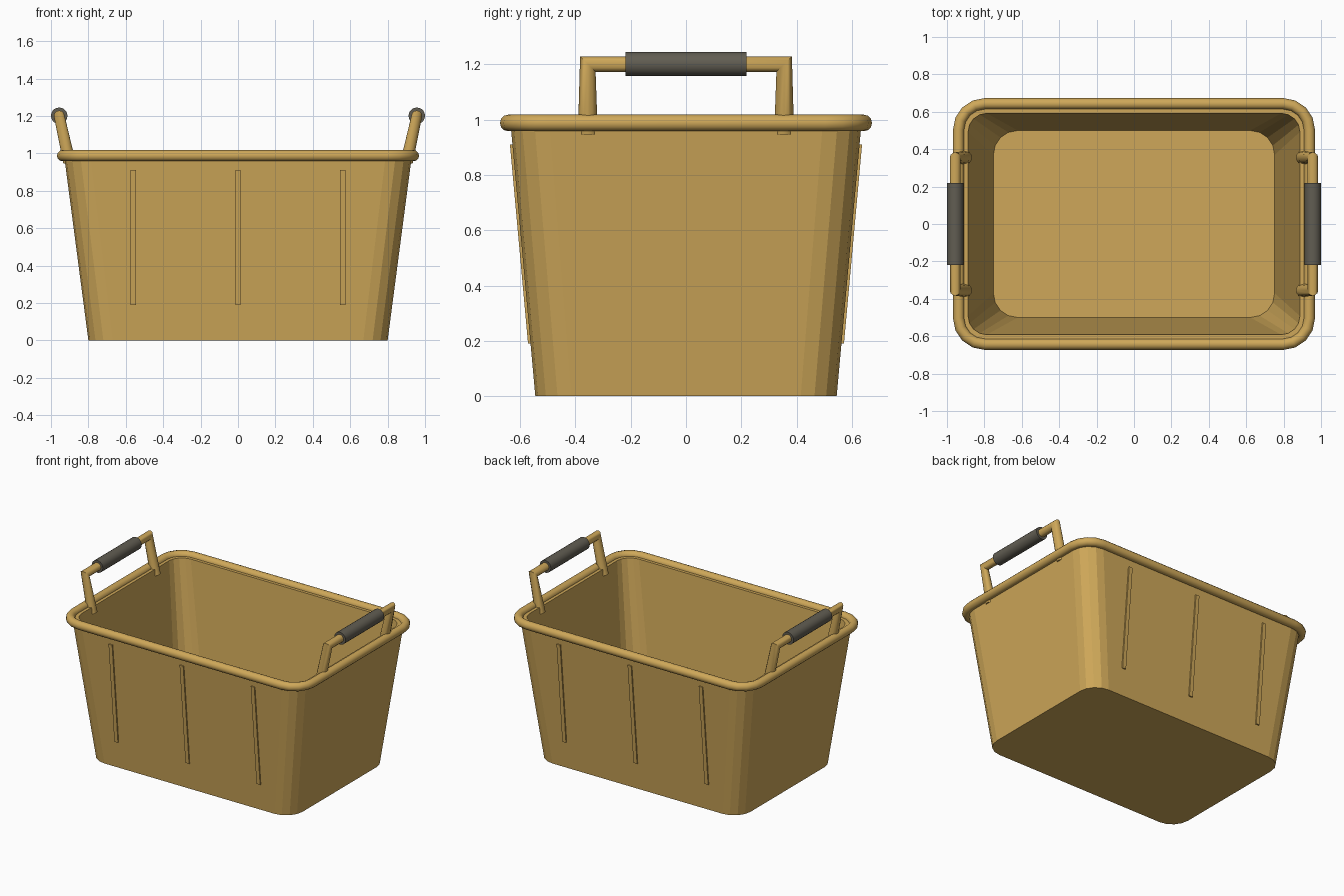
import bpy, bmesh
from math import sin, cos, pi

cube = bpy.data.objects.get("Cube")
if cube:
    bpy.data.objects.remove(cube)


def material(name, rgb):
    m = bpy.data.materials.new(name)
    m.use_nodes = True
    m.diffuse_color = (*rgb, 1)
    m.node_tree.nodes["Principled BSDF"].inputs["Base Color"].default_value = (*rgb, 1)
    return m


TAN = material("tan plastic", (0.62, 0.39, 0.10))
GREY = material("dark grip rubber", (0.12, 0.11, 0.085))


def rounded_rect(hx, hy, r, z, steps=4):
    """Horizontal rounded rectangle as a ring of points."""
    ring = []
    for q, (sx, sy) in enumerate([(1, 1), (-1, 1), (-1, -1), (1, -1)]):
        for i in range(steps + 1):
            a = (q + i / steps) * pi / 2
            ring.append((sx * (hx - r) + r * cos(a), sy * (hy - r) + r * sin(a), z))
    return ring


def loft(name, rings, mat, closed=False, smooth=None):
    """Skin a list of equal rings, capping the ends unless closed."""
    bm = bmesh.new()
    loops = [[bm.verts.new(p) for p in ring] for ring in rings]
    n = len(loops[0])
    pairs = list(zip(loops, loops[1:]))
    if closed:
        pairs.append((loops[-1], loops[0]))
    else:
        bm.faces.new(loops[0])
        bm.faces.new(loops[-1])
    for a, b in pairs:
        for i in range(n):
            j = (i + 1) % n
            bm.faces.new((a[i], a[j], b[j], b[i]))
    bmesh.ops.recalc_face_normals(bm, faces=bm.faces)
    mesh = bpy.data.meshes.new(name)
    bm.to_mesh(mesh)
    bm.free()
    mesh.materials.append(mat)
    obj = bpy.data.objects.new(name, mesh)
    bpy.context.collection.objects.link(obj)
    if smooth:
        bpy.ops.object.select_all(action="DESELECT")
        obj.select_set(True)
        bpy.context.view_layer.objects.active = obj
        bpy.ops.object.shade_smooth_by_angle(angle=smooth)
    return obj


# Tapered hollow tub
loft("tub", [
    rounded_rect(0.80, 0.545, 0.13, 0),
    rounded_rect(0.93, 0.635, 0.14, 0.99),
    rounded_rect(0.887, 0.592, 0.10, 0.99),
    rounded_rect(0.752, 0.50, 0.13, 0.04),
], TAN)

# Rolled rim
R = 0.03
rim = []
for k in range(12):
    c, s = R * cos(k * pi / 6), R * sin(k * pi / 6)
    rim.append(rounded_rect(0.938 + c, 0.643 + c, 0.14 + c, 0.988 + s))
loft("rim", rim, TAN, closed=True, smooth=0.6)


# Thin ribs lying on the sloping long walls
def rib_ring(x, side, z):
    wall = 0.545 + 0.091 * z
    return [(x + dx, side * (wall + dy), z)
            for dx, dy in ((-0.014, -0.02), (0.014, -0.02), (0.014, 0.009), (-0.014, 0.009))]


for side, label in ((-1, "front"), (1, "back")):
    for x, spot in ((-0.56, "right"), (0, "middle"), (0.56, "left")):
        loft(f"{label}_rib_{spot}", [rib_ring(x, side, 0.19), rib_ring(x, side, 0.91)], TAN)

# Bail handles with a mitred top bar, and their grips
ANGLES = [i * pi / 6 for i in range(12)]
for side, label in ((-1, "right"), (1, "left")):
    def foot(sy):
        return [(side * (0.90 + 0.034 * sin(a)), sy * (0.355 + 0.036 * cos(a)), 0.947)
                for a in ANGLES]

    def corner(sy):
        return [(side * (0.956 + 0.029 * sin(a)), sy * (0.355 + 0.028 * cos(a)),
                 1.201 + 0.028 * cos(a)) for a in ANGLES]

    loft(f"{label}_handle", [foot(-1), corner(-1), corner(1), foot(1)], TAN, smooth=0.6)
    grip = [[(side * 0.956 + 0.044 * sin(i * pi / 10), y, 1.201 + 0.044 * cos(i * pi / 10))
             for i in range(20)] for y in (-0.218, 0.218)]
    loft(f"{label}_grip", grip, GREY, smooth=0.6)
